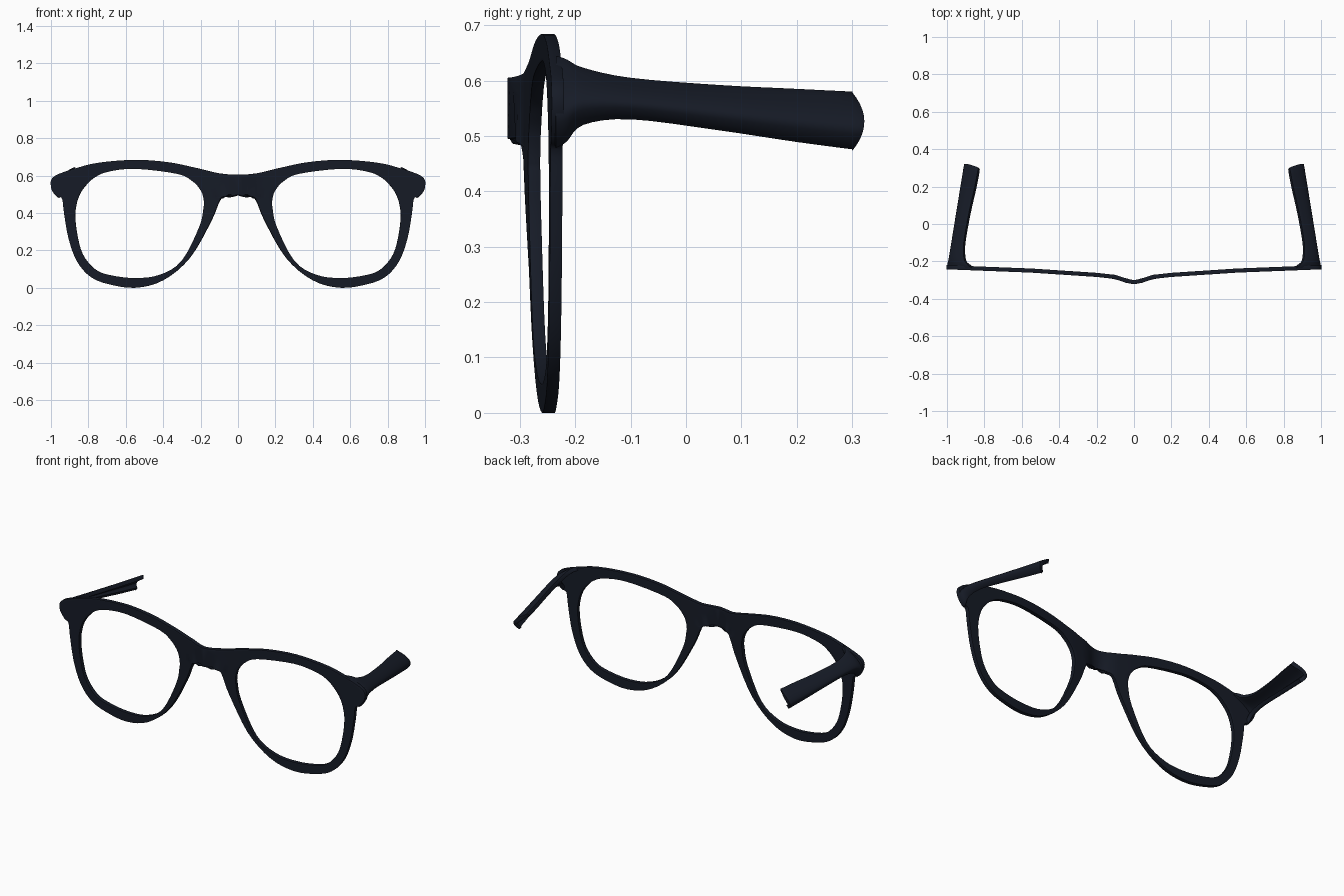
import bpy, math

if "Cube" in bpy.data.objects:
    bpy.data.objects.remove(bpy.data.objects["Cube"])

mat = bpy.data.materials.new("dark_navy")
mat.diffuse_color = (0.008, 0.011, 0.02, 1)
mat.use_nodes = True
mat.node_tree.nodes["Principled BSDF"].inputs["Base Color"].default_value = mat.diffuse_color


def lerp(a, b, t):
    return tuple(p + (q - p) * t for p, q in zip(a, b))


def spline(pts, before, after, n):
    """Catmull-Rom samples through pts, with given neighbours past each end."""
    p = [before] + pts + [after]
    out = []
    for i in range(1, len(pts)):
        for k in range(n):
            t = k / n
            out.append(tuple(
                0.5 * (2 * b + (c - a) * t + (2 * a - 5 * b + 4 * c - d) * t * t
                       + (3 * b - a - 3 * c + d) * t ** 3)
                for a, b, c, d in zip(*p[i - 1:i + 3])))
    return out + [pts[-1]]


def build(name, rows, closed, thickness, offset):
    """Skin rows of points, mirror them in x and give them thickness."""
    n, m = len(rows), len(rows[0])
    faces = []
    for i in range(n if closed else n - 1):
        a, b = i * m, (i + 1) % n * m
        faces += [(a + j, b + j, b + j + 1, a + j + 1) for j in range(m - 1)]
    me = bpy.data.meshes.new(name)
    me.from_pydata([p for r in rows for p in r], [], faces)
    ob = bpy.data.objects.new(name, me)
    bpy.context.collection.objects.link(ob)
    me.materials.append(mat)
    mir = ob.modifiers.new("mirror", 'MIRROR')
    mir.merge_threshold = 0.0005
    sol = ob.modifiers.new("thickness", 'SOLIDIFY')
    sol.thickness, sol.offset = thickness, offset
    bev = ob.modifiers.new("soft_edges", 'BEVEL')
    bev.width, bev.segments = 0.006, 2
    bev.limit_method, bev.angle_limit = 'ANGLE', math.radians(50)
    bpy.ops.object.select_all(action='DESELECT')
    ob.select_set(True)
    bpy.context.view_layer.objects.active = ob
    bpy.ops.object.shade_smooth_by_angle(angle=math.radians(40))
    return ob


# Front frame: outer and lens-opening outlines (x, z), clockwise from the bridge
outer = [(0, .605), (.10, .612), (.22, .64), (.37, .671), (.55, .684), (.75, .668),
         (.88, .635), (.97, .603), (1.0, .572), (.995, .53), (.965, .49), (.94, .475),
         (.93, .40), (.905, .26), (.86, .14), (.79, .06), (.695, .02), (.55, .0),
         (.40, .04), (.257, .16), (.144, .355), (.10, .46), (.075, .487), (0, .495)]
inner = [(.19, .503), (.205, .53), (.24, .567), (.32, .608), (.55, .636), (.70, .619),
         (.77, .587), (.81, .55), (.83, .525), (.845, .50), (.855, .475), (.862, .45),
         (.87, .39), (.86, .29), (.83, .18), (.765, .10), (.685, .068), (.55, .052),
         (.417, .07), (.30, .145), (.205, .33), (.183, .43), (.181, .455), (.184, .48)]
bow = [(0, -.311), (.04, -.304), (.10, -.283), (.2, -.272), (.55, -.249), (1.01, -.231)]


def bow_y(x):
    for (x0, y0), (x1, y1) in zip(bow, bow[1:]):
        if x <= x1:
            return y0 + (y1 - y0) * (x - x0) / (x1 - x0)
    return bow[-1][1]


o = spline(outer, (-.10, .612), (-.075, .487), 4)
h = spline(inner, inner[-1], inner[0], 4)
rows = []
for a, b in zip(o, h):
    row = []
    for k in range(9):
        x, z = lerp(a, b, k / 8)
        x = max(0, x)
        row.append((x, bow_y(x), z))
    rows.append(row)
build("front_frame", rows, True, 0.022, 0)

# Temples: stations of y, bottom z, top z, outermost x, innermost x
stations = [(-.235, .478, .645, .998, .86), (-.215, .49, .638, .996, .882),
            (-.185, .52, .623, .990, .902), (-.10, .53, .605, .976, .905),
            (.06, .51, .592, .950, .877), (.20, .489, .585, .927, .845),
            (.322, .473, .579, .907, .822)]
# Bowed cross-section: fraction of the width moved inward, bottom to top
bend = spline([(0, .30), (.2, .06), (.42, 0), (.7, .3), (1, .92)], (-.2, .8), (1.3, 1.6), 3)
rows = []
path = spline(stations, stations[0], stations[-1], 4)
for i, (y, zb, zt, xo, xi) in enumerate(path):
    row = []
    for t, f in bend:
        tip = 0.022 * (2 * t - 1) ** 2 if i == len(path) - 1 else 0
        row.append((xo - (xo - xi) * f, y - tip, zb + (zt - zb) * t))
    rows.append(row)
build("temples", rows, False, 0.022, -1)
